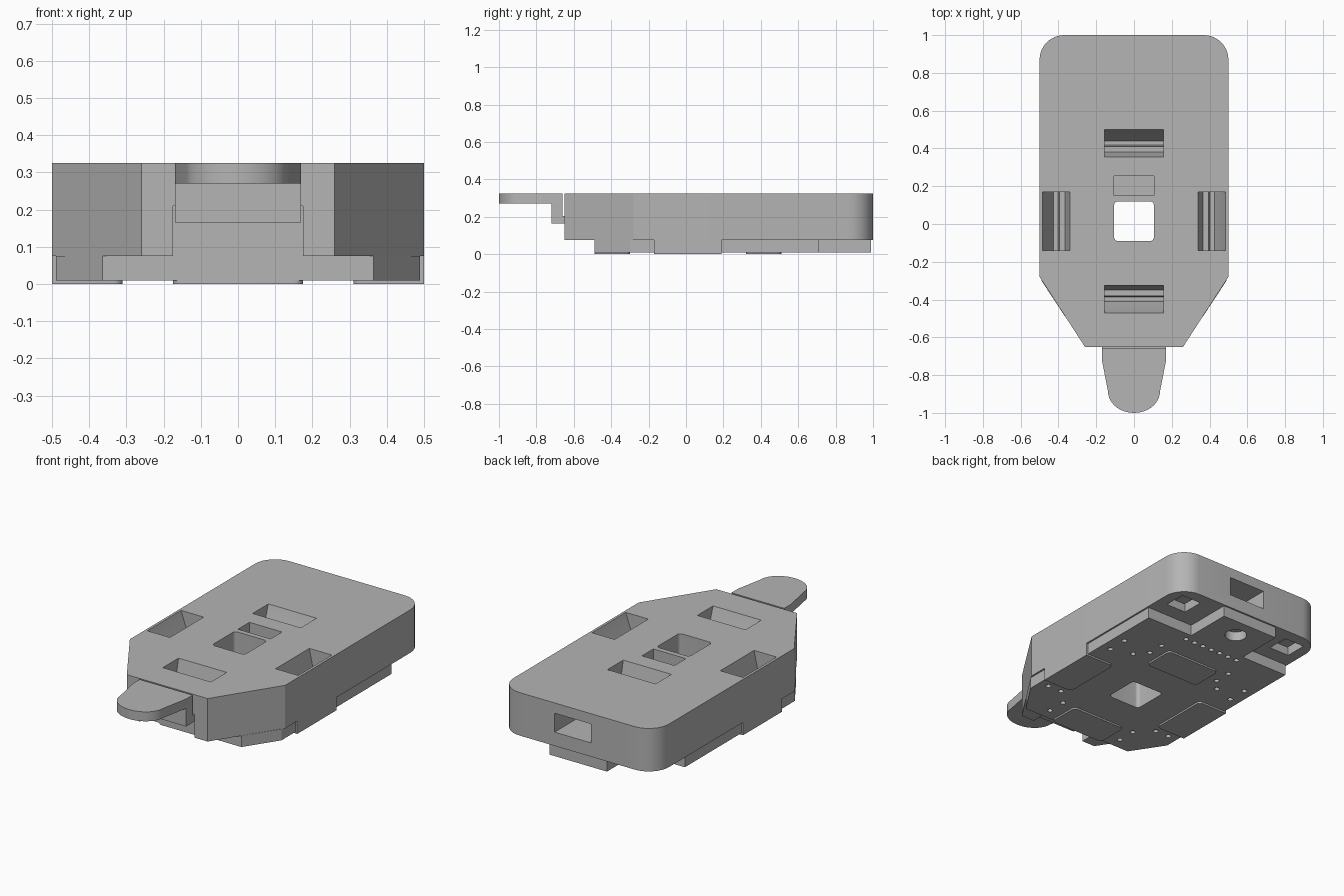
import bpy, bmesh, math
from mathutils import Matrix, Vector

if "Cube" in bpy.data.objects:
    bpy.data.objects.remove(bpy.data.objects["Cube"], do_unlink=True)

grey = bpy.data.materials.new("matte grey")
grey.use_nodes = True
grey.diffuse_color = (0.46, 0.46, 0.46, 1)
bsdf = next(n for n in grey.node_tree.nodes if n.type == "BSDF_PRINCIPLED")
bsdf.inputs["Base Color"].default_value = grey.diffuse_color


def prism(name, outline, start, end, frame=Matrix(), round_r=0, only=None):
    """Extrude a 2D outline along local z; optionally round its upright edges."""
    bm = bmesh.new()
    low = [bm.verts.new((x, y, start)) for x, y in outline]
    high = [bm.verts.new((x, y, end)) for x, y in outline]
    bm.faces.new(low)
    bm.faces.new(high)
    n = len(low)
    for i in range(n):
        j = (i + 1) % n
        bm.faces.new((low[i], low[j], high[j], high[i]))
    if round_r:
        edges = [e for e in bm.edges
                 if abs(e.verts[0].co.z - e.verts[1].co.z) > 1e-5
                 and (only is None or only(e.verts[0].co))]
        bmesh.ops.bevel(bm, geom=edges, offset=round_r, segments=8,
                        profile=0.5, affect='EDGES')
    bm.transform(frame)
    bmesh.ops.recalc_face_normals(bm, faces=bm.faces)
    mesh = bpy.data.meshes.new(name)
    bm.to_mesh(mesh)
    bm.free()
    mesh.materials.append(grey)
    obj = bpy.data.objects.new(name, mesh)
    bpy.context.collection.objects.link(obj)
    return obj


def box(name, x0, x1, y0, y1, z0, z1, r=0):
    return prism(name, [(x0, y0), (x1, y0), (x1, y1), (x0, y1)], z0, z1, round_r=r)


def disc(name, x, y, r, z0, z1, sides):
    ring = [(x + r * math.cos(math.tau * i / sides),
             y + r * math.sin(math.tau * i / sides)) for i in range(sides)]
    return prism(name, ring, z0, z1)


def cut(target, cutters):
    """Subtract the cutters from the target, then discard them."""
    for c in cutters:
        c.hide_render = True
        mod = target.modifiers.new("cut", 'BOOLEAN')
        mod.operation = 'DIFFERENCE'
        mod.solver = 'EXACT'
        mod.object = c
    bpy.context.view_layer.update()
    graph = bpy.context.evaluated_depsgraph_get()
    mesh = bpy.data.meshes.new_from_object(target.evaluated_get(graph))
    target.modifiers.clear()
    target.data = mesh
    for c in cutters:
        bpy.data.objects.remove(c, do_unlink=True)


def mirrored(half):
    return half + [(-x, y) for x, y in reversed(half)]


# Main housing with tapered front and rounded rear corners
body = prism("housing", mirrored([(0.26, -0.65), (0.5, -0.28), (0.5, 1)]),
             0.075, 0.325, round_r=0.13, only=lambda p: p.y > 0.9)

# Sloped wells around the middle, one per side
well = [(0, 0.34), (0, 0.325), (0.025, 0.21), (0.055, 0.21), (0.062, 0.17),
        (0.085, 0.17), (0.12, 0.25), (0.145, 0.325), (0.145, 0.34)]
cutters = []
for centre, out, inner in (((0, 0), (0, 1), 0.355), ((0, 0), (0, -1), 0.325),
                           ((0, 0.015), (1, 0), 0.34), ((0, 0.015), (-1, 0), 0.34)):
    d = Vector((out[0], out[1], 0))
    up = Vector((0, 0, 1))
    frame = Matrix((d, up, d.cross(up))).transposed().to_4x4()
    frame.translation = Vector((*centre, 0)) + d * inner
    cutters.append(prism("well_cutter", well, -0.155, 0.155, frame))

# Window, rear port, front notch and square through hole
cutters += [
    box("window_cutter", -0.105, 0.105, 0.15, 0.255, 0.2, 0.4),
    box("port_cutter", -0.09, 0.145, 0.72, 1.1, 0.155, 0.265),
    box("notch_cutter", -0.175, 0.175, -0.7, -0.49, 0, 0.21),
    box("hole_cutter", -0.105, 0.105, -0.09, 0.12, 0, 0.4, r=0.02),
]
# Square sockets under the rear corners
for s in (1, -1):
    x = s * 0.37
    cutters.append(box("socket_cutter", x - 0.065, x + 0.065, 0.8, 0.93, 0, 0.14))
cut(body, cutters)
for s, side in ((1, "left"), (-1, "right")):
    x = s * 0.37
    box(side + "_socket_boss", x - 0.035, x + 0.035, 0.83, 0.9, 0.1, 0.15)

# Base plate with a rear extension
plate = prism("base_plate", mirrored([
    (0.185, -0.49), (0.365, -0.49), (0.49, -0.3), (0.49, 0.71),
    (0.185, 0.71), (0.185, 0.99)]), 0.01, 0.0755)
cutters = [box("hole_cutter", -0.105, 0.105, -0.09, 0.12, -0.1, 0.2, r=0.02),
           disc("button_cutter", 0, 0.87, 0.06, -0.1, 0.065, 32)]
pins = [(-0.18 + 0.06 * i, 0.66) for i in range(7)]
for s in (1, -1):
    pins += [(s * x, y) for x, y in (
        (0.24, 0.52), (0.24, 0.42), (0.3, 0.35), (0.43, 0.43), (0.43, 0.31),
        (0.43, -0.22), (0.34, -0.22), (0.25, -0.31), (0.25, -0.42))]
cutters += [disc("pin_cutter", x, y, 0.015, -0.1, 0.05, 12) for x, y in pins]
cut(plate, cutters)

# Raised pads below the wells
box("front_pad", -0.175, 0.175, -0.49, -0.3, 0, 0.075, r=0.025)
box("rear_pad", -0.175, 0.175, 0.32, 0.51, 0, 0.075, r=0.025)
for s, side in ((1, "left"), (-1, "right")):
    a, b = sorted((s * 0.31, s * 0.5))
    inner = lambda p: abs(p.x) < 0.4
    prism(side + "_pad", [(a, -0.17), (b, -0.17), (b, 0.19), (a, 0.19)],
          0, 0.075, round_r=0.025, only=inner)

# Front tongue: flared tab, upright and arm reaching into the notch
tab = [(0.17, -0.66), (0.17, -0.72), (0.138, -0.885)]
tip = []
for i in range(1, 10):
    a = math.radians(-10 * i)
    tip.append((0.138 * math.cos(a), -0.885 + 0.115 * math.sin(a)))
half = tab + tip[:-1]
prism("tongue", half + [(0, -1)] + [(-x, y) for x, y in reversed(half)], 0.27, 0.325)
box("tongue_upright", -0.17, 0.17, -0.72, -0.66, 0.165, 0.27)
box("tongue_arm", -0.17, 0.17, -0.66, -0.49, 0.165, 0.205)

# Smooth the round walls, keep every other edge crisp
bpy.ops.object.select_all(action='DESELECT')
for obj in bpy.context.collection.objects:
    if obj.type == 'MESH' and grey.name in obj.data.materials:
        obj.select_set(True)
        bpy.context.view_layer.objects.active = obj
bpy.ops.object.shade_smooth_by_angle(angle=math.radians(25))
